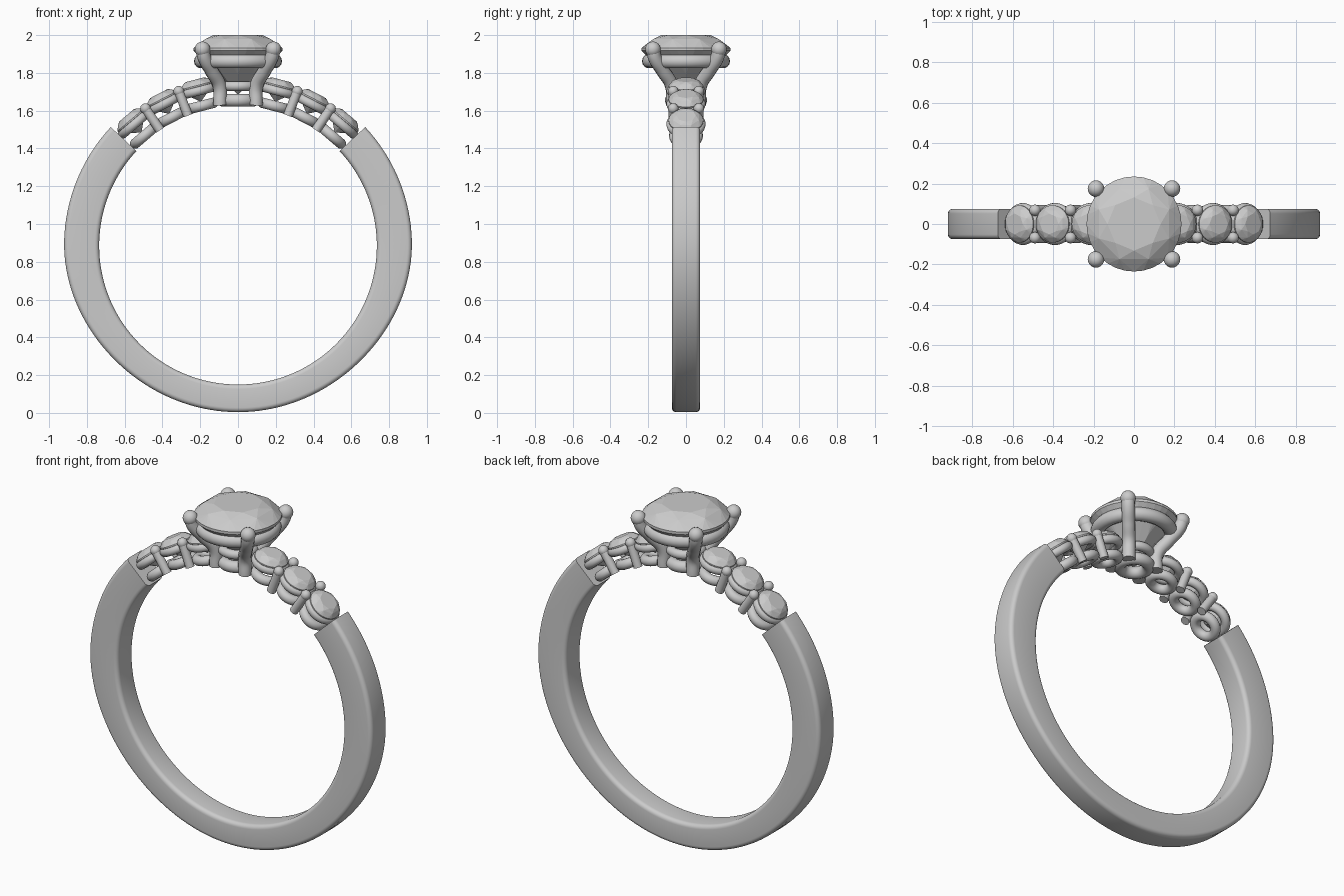
import bpy, bmesh
from math import sin, cos, pi, radians
from mathutils import Matrix, Vector

if "Cube" in bpy.data.objects:
    bpy.data.objects.remove(bpy.data.objects["Cube"])

metal = bpy.data.materials.new("silver_grey")
metal.use_nodes = True
GREY = (0.6, 0.6, 0.6, 1)
metal.diffuse_color = GREY
metal.node_tree.nodes["Principled BSDF"].inputs["Base Color"].default_value = GREY

CENTRE = Vector((0, 0, 0.885))   # middle of the finger hole
INNER = 0.735


def finish(obj, name, smooth=True):
    obj.name = name
    obj.data.materials.append(metal)
    bpy.ops.object.select_all(action='DESELECT')
    bpy.context.view_layer.objects.active = obj
    obj.select_set(True)
    if smooth:
        bpy.ops.object.shade_smooth_by_angle(angle=radians(40))
    return obj


def from_bmesh(bm, name, smooth=True):
    bmesh.ops.recalc_face_normals(bm, faces=bm.faces)
    mesh = bpy.data.meshes.new(name)
    bm.to_mesh(mesh)
    bm.free()
    obj = bpy.data.objects.new(name, mesh)
    bpy.context.collection.objects.link(obj)
    return finish(obj, name, smooth)


def radial(angle, r):
    """Frame on the ring, with local z pointing away from the finger hole."""
    return (Matrix.Translation(CENTRE) @ Matrix.Rotation(angle, 4, 'Y')
            @ Matrix.Translation((0, 0, r)))


def torus(name, frame, major, minor):
    bpy.ops.mesh.primitive_torus_add(major_radius=major, minor_radius=minor,
                                     major_segments=40, minor_segments=14)
    obj = bpy.context.object
    obj.matrix_world = frame
    return finish(obj, name)


def gem(name, frame, radius, crown, depth):
    """Brilliant cut: the hull of table, crown, girdle and point."""
    bm = bmesh.new()

    def ring(count, r, z, turn=0):
        for i in range(count):
            a = 2 * pi * (i + turn) / count
            bm.verts.new((r * cos(a), r * sin(a), z))

    ring(8, radius * 0.56, crown)
    ring(8, radius * 0.80, crown * 0.72, 0.5)
    ring(32, radius, crown * 0.1)
    ring(32, radius, -crown * 0.1)
    ring(8, radius * 0.5, -depth * 0.55)
    bm.verts.new((0, 0, -depth))
    bmesh.ops.convex_hull(bm, input=bm.verts)
    bmesh.ops.dissolve_limit(bm, angle_limit=0.01, verts=bm.verts, edges=bm.edges)
    obj = from_bmesh(bm, name, False)
    obj.matrix_world = frame
    return obj


def prong(name, points, radius, tip):
    """Round wire along a smooth path with a ball on its end."""
    curve = bpy.data.curves.new(name, 'CURVE')
    curve.dimensions = '3D'
    curve.bevel_depth = radius
    curve.bevel_resolution = 4
    curve.use_fill_caps = True
    spline = curve.splines.new('BEZIER')
    spline.bezier_points.add(len(points) - 1)
    for bp, p in zip(spline.bezier_points, points):
        bp.co = p
        bp.handle_left_type = bp.handle_right_type = 'AUTO'
    obj = bpy.data.objects.new(name, curve)
    bpy.context.collection.objects.link(obj)
    bpy.ops.object.select_all(action='DESELECT')
    bpy.context.view_layer.objects.active = obj
    obj.select_set(True)
    bpy.ops.object.convert(target='MESH')
    finish(bpy.context.object, name)
    bpy.ops.mesh.primitive_uv_sphere_add(segments=20, ring_count=12, radius=tip,
                                         location=points[-1])
    finish(bpy.context.object, name + "_tip")


# Shank: rounded section swept round the open arc, thinner at the bottom
def section(outer, half=0.075, bevel=0.024, steps=5):
    pts = []
    corners = [(half, outer), (-half, outer), (-half, INNER), (half, INNER)]
    for k, (y, r) in enumerate(corners):
        cy = y - bevel * (1 if y > 0 else -1)
        cr = r - bevel * (1 if r > INNER else -1)
        for s in range(steps + 1):
            a = pi / 2 * (k + s / steps)
            pts.append((cy + bevel * cos(a), cr + bevel * sin(a)))
    return pts


END = radians(47)
STEPS = 110
bm = bmesh.new()
loops = []
for i in range(STEPS + 1):
    a = END + (2 * pi - 2 * END) * i / STEPS
    t = min(1, max(0, (1 + cos(a)) * 0.95))
    outer = 0.881 + 0.04 * t * t * (3 - 2 * t)
    loops.append([bm.verts.new(CENTRE + Vector((r * sin(a), y, r * cos(a))))
                  for y, r in section(outer)])
for la, lb in zip(loops, loops[1:]):
    n = len(la)
    for j in range(n):
        bm.faces.new((la[j], la[(j + 1) % n], lb[(j + 1) % n], lb[j]))
bm.faces.new(loops[0])
bm.faces.new(loops[-1])
from_bmesh(bm, "shank")

# Shoulder stones, each on two wire rings, with pairs of prongs between
for side, tag in ((1, "left"), (-1, "right")):
    for i in range(3):
        a = side * radians(14.5 + 13 * i)
        torus(f"{tag}_lower_ring_{i}", radial(a, 0.765), 0.062, 0.028)
        torus(f"{tag}_upper_ring_{i}", radial(a, 0.846), 0.079, 0.025)
        gem(f"{tag}_side_stone_{i}", radial(a, 0.872), 0.092, 0.036, 0.085)
    for i in range(2):
        for y in (-0.068, 0.068):
            a = side * radians(21 + 13 * i)
            path = [radial(a, r) @ Vector((0, y, 0)) for r in (0.738, 0.81, 0.876)]
            prong(f"{tag}_side_prong_{i}", path, 0.025, 0.028)

# Centre setting: three rings, four flared prongs and the large stone
for name, z, major, minor in (("base_ring", 1.655, 0.078, 0.034),
                              ("middle_ring", 1.73, 0.085, 0.026),
                              ("basket_ring", 1.862, 0.195, 0.038)):
    torus(name, Matrix.Translation((0, 0, z)), major, minor)
gem("centre_stone", Matrix.Translation((0, 0, 1.925)), 0.235, 0.075, 0.24)
for sx in (-1, 1):
    for sy in (-1, 1):
        path = [(sx * 0.095, sy * 0.07, 1.63), (sx * 0.098, sy * 0.075, 1.73),
                (sx * 0.14, sy * 0.122, 1.81), (sx * 0.178, sy * 0.165, 1.88),
                (sx * 0.188, sy * 0.175, 1.925)]
        prong("centre_prong", path, 0.036, 0.041)
